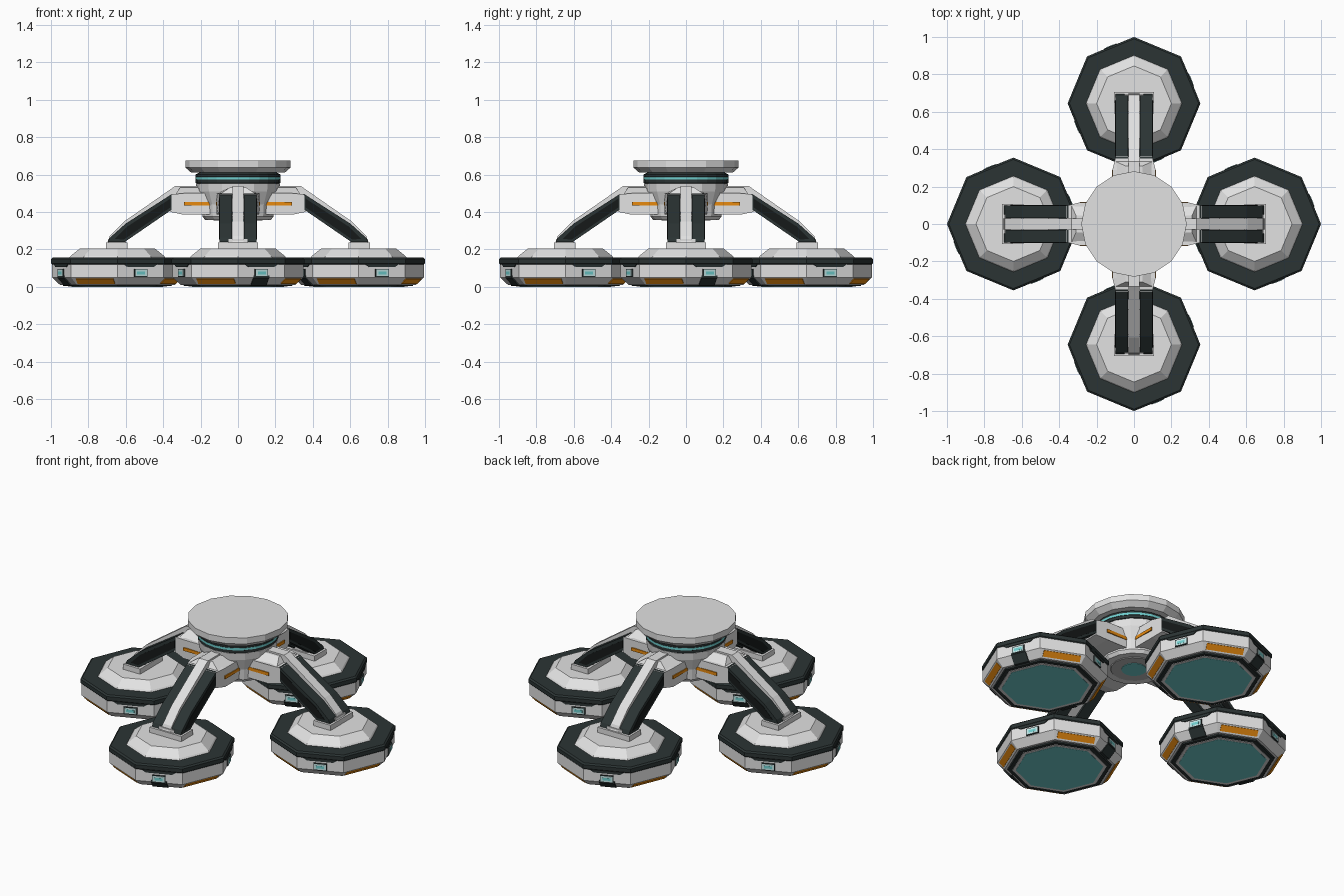
import bpy
import math
from mathutils import Matrix

if "Cube" in bpy.data.objects:
    bpy.data.objects.remove(bpy.data.objects["Cube"])


def material(name, r, g, b):
    m = bpy.data.materials.new(name)
    m.use_nodes = True
    m.diffuse_color = (r, g, b, 1)
    m.node_tree.nodes["Principled BSDF"].inputs["Base Color"].default_value = (r, g, b, 1)
    return m


LIGHT = material("light_grey", 0.76, 0.76, 0.76)
MID = material("mid_grey", 0.5, 0.5, 0.5)
DARK = material("dark_slate", 0.024, 0.034, 0.034)
BLACK = material("near_black", 0.008, 0.01, 0.01)
TEAL = material("teal", 0.16, 0.62, 0.62)
GLOW = material("pale_teal", 0.6, 0.88, 0.88)
ORANGE = material("orange", 0.85, 0.27, 0.005)


def add(name, verts, faces, mats, slots=None, copies=1, matrix=Matrix()):
    """Make one mesh and place it once, or four times around the centre."""
    me = bpy.data.meshes.new(name)
    me.from_pydata(verts, [], faces)
    for m in mats:
        me.materials.append(m)
    for p, s in zip(me.polygons, slots or []):
        p.material_index = s
    me.transform(matrix)
    for k in range(copies):
        ob = bpy.data.objects.new(f"{name}_{k + 1}" if copies > 1 else name, me)
        ob.matrix_world = Matrix.Rotation(k * math.pi / 2, 4, "Z")
        bpy.context.collection.objects.link(ob)


def lathe(name, profile, sides, mats, bands, **kw):
    """Faceted turned body; profile runs bottom to top, one slot per band."""
    verts, faces, slots = [], [], []
    for r, z in profile:
        for i in range(sides):
            a = 2 * math.pi * i / sides
            verts.append((r * math.cos(a), r * math.sin(a), z))
    for j, slot in enumerate(bands):
        for i in range(sides):
            n = (i + 1) % sides
            a, b = j * sides, (j + 1) * sides
            faces.append((a + i, a + n, b + n, b + i))
            slots.append(slot)
    faces += [tuple(reversed(range(sides))),
              tuple(range(len(verts) - sides, len(verts)))]
    slots += [bands[0], bands[-1]]
    add(name, verts, faces, mats, slots, **kw)


def prism(name, pts, width, mat, y=0, copies=4, matrix=Matrix()):
    """Side outline in x and z, widened along y by a half width per point."""
    n = len(pts)
    w = width if isinstance(width, list) else [width] * n
    verts = [(p[0], y - h, p[1]) for p, h in zip(pts, w)]
    verts += [(p[0], y + h, p[1]) for p, h in zip(pts, w)]
    faces = [tuple(range(n)), tuple(reversed(range(n, 2 * n)))]
    faces += [(i, i + n, (i + 1) % n + n, (i + 1) % n) for i in range(n)]
    if sum(pts[i][0] * pts[(i + 1) % n][1] - pts[(i + 1) % n][0] * pts[i][1] for i in range(n)) < 0:
        faces = [f[::-1] for f in faces]
    add(name, verts, faces, [mat], copies=copies, matrix=matrix)


def rect(x0, x1, z0, z1):
    return [(x0, z0), (x1, z0), (x1, z1), (x0, z1)]


# Octagonal foot pods
POD = Matrix.Translation((0.645, 0, 0))
LOW_R, SIDE_R = 0.307, 0.35
lathe("pod_body", [(LOW_R, 0.01), (SIDE_R, 0.05), (SIDE_R, 0.12)], 8,
      [LIGHT], [0, 0], copies=4, matrix=POD)
lathe("pod_band", [(0.348, 0.118), (0.355, 0.125), (0.355, 0.148), (0.345, 0.156)],
      8, [DARK], [0, 0, 0], copies=4, matrix=POD)
lathe("pod_dome", [(0.258, 0.154), (0.25, 0.165), (0.2, 0.205)], 8,
      [LIGHT], [0, 0], copies=4, matrix=POD)
lathe("pod_base_ring", [(0.288, 0.003), (0.294, 0.012)], 8, [DARK], [0], copies=4, matrix=POD)
lathe("pod_base_rim", [(0.264, 0.001), (0.266, 0.005)], 8, [LIGHT], [0], copies=4, matrix=POD)
lathe("pod_lens", [(0.245, 0), (0.245, 0.004)], 8, [TEAL], [0], copies=4, matrix=POD)

# Details on alternating pod sides
AP = math.cos(math.pi / 8)
side, low = SIDE_R * AP, LOW_R * AP
for k in range(8):
    turn = POD @ Matrix.Rotation((k + 0.5) * math.pi / 4, 4, "Z")
    if k % 2:
        # orange strip on the lower slope
        def slope(t, out):
            return (low + (side - low) * t + out * 0.65, 0.01 + 0.04 * t - out * 0.75)
        prism(f"pod_strip_{k}", [slope(0.2, 0), slope(0.2, 0.004), slope(0.85, 0.004), slope(0.85, 0)],
              0.108, ORANGE, matrix=turn)
    else:
        # hanging tab and lit window
        face = turn @ Matrix.Rotation(math.pi / 2, 4, "Z")
        prism(f"pod_tab_{k}", [(-0.1, 0.122), (-0.075, 0.106), (0.075, 0.106), (0.1, 0.122)],
              0.004, DARK, y=-side - 0.001, matrix=face)
        prism(f"pod_window_frame_{k}", rect(-0.038, 0.038, 0.053, 0.095),
              0.004, DARK, y=-side - 0.003, matrix=face)
        prism(f"pod_window_{k}", rect(-0.034, 0.034, 0.057, 0.091),
              0.004, GLOW, y=-side - 0.005, matrix=face)
        prism(f"pod_window_slot_{k}", rect(-0.023, 0.023, 0.066, 0.081),
              0.004, TEAL, y=-side - 0.006, matrix=face)
    if k % 4 == 0:
        # dark clip wrapping the lower edge on the outer and inner sides
        prism(f"pod_clip_{k}", [(low - 0.01, 0.006), (low + 0.005, 0.006),
                                (side + 0.005, 0.048), (side + 0.005, 0.06),
                                (side - 0.01, 0.06)], 0.045, DARK, matrix=turn)

# Ankle brackets
prism("ankle_plate", rect(0.59, 0.705, 0.2, 0.237), 0.108, LIGHT)
prism("ankle_block", rect(0.6, 0.695, 0.23, 0.255), 0.05, LIGHT)

# Bent arms: dark slabs with black side insets and a raised light rib
slab = [(0.695, 0.24), (0.685, 0.262), (0.6, 0.338), (0.35, 0.498), (0.35, 0.415), (0.605, 0.24)]
inset = [(0.66, 0.255), (0.595, 0.32), (0.36, 0.472), (0.36, 0.425), (0.61, 0.253)]
for s, hand in ((-1, "right"), (1, "left")):
    prism(f"arm_slab_{hand}", slab, 0.034, DARK, y=s * 0.065)
    prism(f"arm_inset_{hand}", inset, 0.002, BLACK, y=s * 0.099)
prism("arm_rib", [(0.697, 0.24), (0.685, 0.272), (0.607, 0.35), (0.355, 0.525), (0.334, 0.54),
                  (0.18, 0.54), (0.18, 0.43), (0.35, 0.43), (0.61, 0.25)], 0.03, LIGHT)

# Shoulder housings with orange side strips
prism("shoulder", [(0.1, 0.385), (0.29, 0.385), (0.36, 0.4), (0.36, 0.493), (0.29, 0.5), (0.1, 0.5)],
      [0.115, 0.115, 0.098, 0.098, 0.115, 0.115], LIGHT)
prism("shoulder_cap", [(0.1, 0.499), (0.335, 0.493), (0.31, 0.53), (0.1, 0.53)],
      [0.11, 0.1, 0.045, 0.045], LIGHT)
for s, hand in ((-1, "right"), (1, "left")):
    prism(f"shoulder_strip_{hand}", rect(0.15, 0.29, 0.434, 0.453), 0.003, ORANGE, y=s * 0.115)

# Central hub
lathe("hub_body", [(0.175, 0.357), (0.19, 0.375), (0.195, 0.44), (0.22, 0.51), (0.225, 0.553)],
      16, [LIGHT], [0] * 4)
lathe("hub_base", [(0.13, 0.353), (0.135, 0.36)], 16, [MID], [0])
lathe("hub_lens", [(0.07, 0.35), (0.07, 0.356)], 16, [TEAL], [0])
lathe("hub_neck", [(0.215, 0.55), (0.226, 0.556), (0.226, 0.573), (0.228, 0.574),
                   (0.228, 0.588), (0.226, 0.589), (0.226, 0.6), (0.2, 0.615)],
      24, [DARK, TEAL], [0, 0, 0, 1, 0, 0, 0])

# Top platform
lathe("top_platform", [(0.25, 0.61), (0.282, 0.638), (0.282, 0.675)], 16, [LIGHT], [0, 0])
